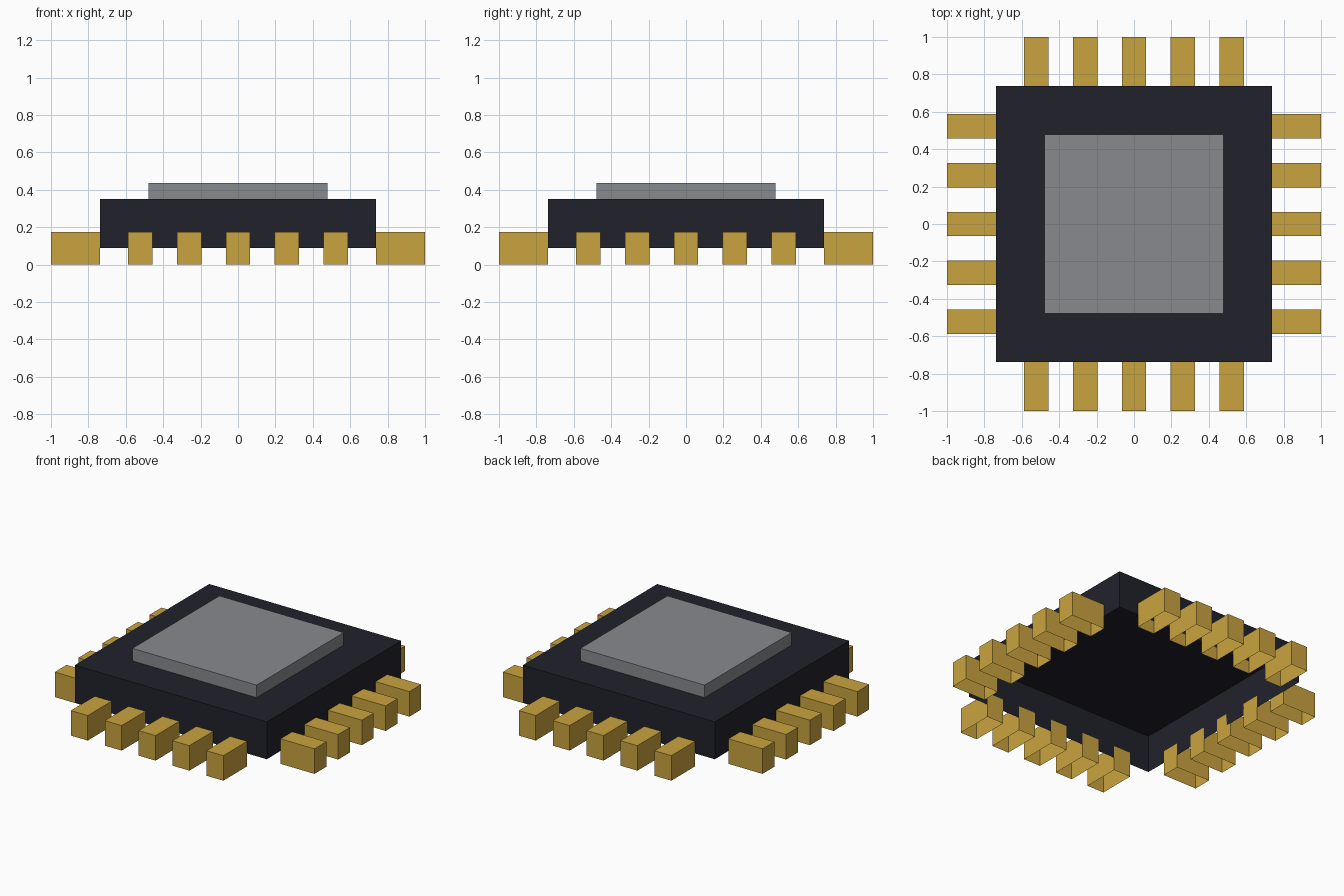
import bpy
import bmesh
from math import pi
from mathutils import Matrix, Vector

old = bpy.data.objects.get("Cube")
if old:
    bpy.data.objects.remove(old, do_unlink=True)


def make_material(name, rgb):
    mat = bpy.data.materials.new(name)
    mat.use_nodes = True
    color = (*rgb, 1.0)
    mat.diffuse_color = color
    mat.node_tree.nodes["Principled BSDF"].inputs["Base Color"].default_value = color
    return mat


def open_box(name, size, center, mat, turn=0.0):
    """Flat-sided box without a floor, turned about the world z axis."""
    bm = bmesh.new()
    bmesh.ops.create_cube(bm, size=1.0)
    floor = [f for f in bm.faces if f.normal.z < -0.9]
    bmesh.ops.delete(bm, geom=floor, context='FACES_ONLY')
    bm.transform(Matrix.Rotation(turn, 4, 'Z')
                 @ Matrix.Translation(Vector(center))
                 @ Matrix.Diagonal((*size, 1.0)))
    mesh = bpy.data.meshes.new(name)
    bm.to_mesh(mesh)
    bm.free()
    mesh.materials.append(mat)
    obj = bpy.data.objects.new(name, mesh)
    bpy.context.collection.objects.link(obj)
    return obj


navy = make_material("dark navy", (0.0152, 0.0152, 0.0242))
grey = make_material("metal grey", (0.246, 0.254, 0.27))
gold = make_material("gold", (0.584, 0.371, 0.05))

HALF = 0.739      # half width of the package
PITCH = 0.261     # spacing of the pins

# Package body and the raised plate on top
open_box("package_body", (2 * HALF, 2 * HALF, 0.26), (0, 0, 0.22), navy)
open_box("top_plate", (0.957, 0.957, 0.087), (0, 0, 0.3935), grey)

# Five pins on each of the four sides
for i, side in enumerate(("front", "left", "back", "right")):
    for n in range(-2, 3):
        open_box(f"{side}_pin_{n + 3}", (0.13, 1 - HALF, 0.174),
                 (n * PITCH, -(1 + HALF) / 2, 0.087), gold, i * pi / 2)
